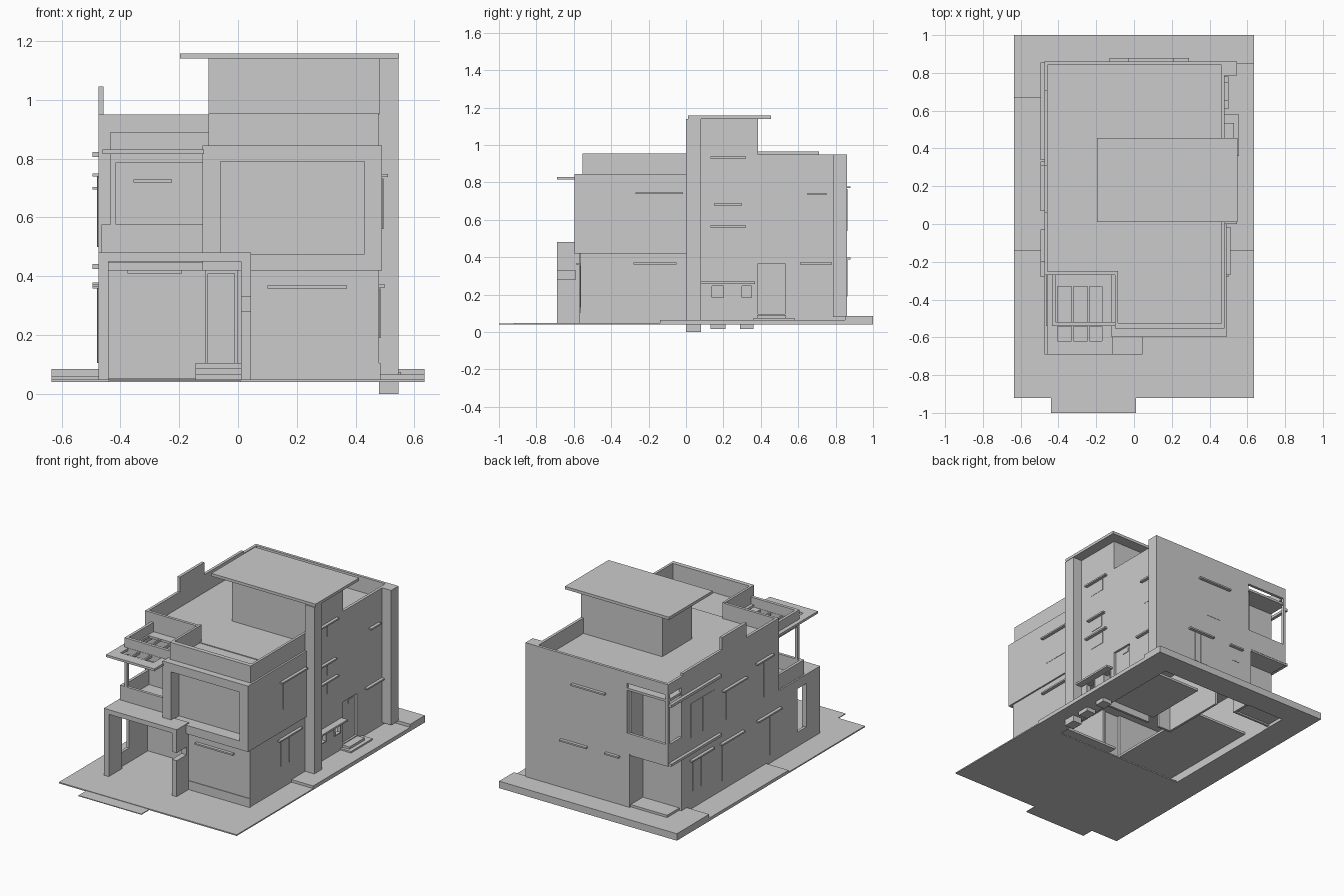
import bpy, bmesh


def finish(name, bm):
    bmesh.ops.recalc_face_normals(bm, faces=bm.faces)
    me = bpy.data.meshes.new(name)
    bm.to_mesh(me)
    bm.free()
    ob = bpy.data.objects.new(name, me)
    bpy.context.collection.objects.link(ob)
    return ob


def slab(name, axis, a, b, u, v, holes=()):
    """Plate from a to b along axis, spanning u and v, with rectangular cut-outs."""
    us = sorted({*u, *[t for h in holes for t in h[:2] if u[0] < t < u[1]]})
    vs = sorted({*v, *[t for h in holes for t in h[2:] if v[0] < t < v[1]]})
    bm = bmesh.new()
    cache = {}

    def vert(p, q):
        if (p, q) not in cache:
            co = {'x': (a, p, q), 'y': (p, a, q), 'z': (p, q, a)}[axis]
            cache[p, q] = bm.verts.new(co)
        return cache[p, q]

    for u0, u1 in zip(us, us[1:]):
        for v0, v1 in zip(vs, vs[1:]):
            cu, cv = (u0 + u1) / 2, (v0 + v1) / 2
            if not any(h[0] < cu < h[1] and h[2] < cv < h[3] for h in holes):
                bm.faces.new([vert(u0, v0), vert(u1, v0), vert(u1, v1), vert(u0, v1)])
    ext = bmesh.ops.extrude_face_region(bm, geom=bm.faces[:], use_keep_orig=True)
    i = 'xyz'.index(axis)
    for e in ext['geom']:
        if isinstance(e, bmesh.types.BMVert):
            e.co[i] = b
    return finish(name, bm)


def box(name, x, y, z):
    return slab(name, 'z', z[0], z[1], x, y)


def opening(name, axis, face, out, u, z, shade=None):
    """Flush window: thin pane, centre mullion and an optional sunshade above."""
    m = (u[0] + u[1]) / 2
    slab(name + "_pane", axis, face, face + out * .002, u, z)
    slab(name + "_mullion", axis, face, face + out * .004, (m - .003, m + .003), z)
    if shade:
        slab(name + "_shade", axis, face, face + out * .02, shade, (z[1] + .004, z[1] + .014))


# Ground: front paving, driveway apron, side strips, raised rear terrace
box("front_paving", (-.635, .635), (-.92, -.14), (.04, .048))
box("driveway_apron", (-.44, .01), (-1, -.9), (.04, .045))
box("right_strip", (.46, .635), (-.14, .87), (.04, .065))
box("left_strip", (-.635, -.46), (-.14, .67), (.04, .06))
slab("rear_terrace", 'z', .04, .085, (-.635, .635), (.67, 1), [(-.455, .635, .67, .85)])
for y in ((.13, .21), (.29, .36)):
    box("drain_pit", (.48, .545), y, (.015, .045))

# Interior ground floors and partitions
box("living_floor", (-.455, -.05), (-.27, .5), (.09, .105))
box("kitchen_floor", (.1, .46), (.3, .72), (.09, .105))
box("front_room_floor", (.03, .46), (-.545, -.14), (.09, .105))
slab("cross_partition", 'y', .28, .295, (-.05, .46), (.05, .42), [(.05, .13, .0, .33)])
slab("long_partition", 'x', -.05, -.035, (.28, .725), (.05, .42))

# Main outer walls
slab("left_wall", 'x', -.475, -.457, (-.69, .86), (.04, 1.045),
     [(-.69, -.27, .48, 2), (-.55, -.46, .14, .42), (.725, .87, 0, .43),
      (.725, .842, .56, .88), (-.27, .06, .95, 2), (.31, .71, .965, 2), (.71, .87, .95, 2)])
slab("right_wall", 'x', .462, .48, (0, .86), (.04, .95),
     [(.385, .53, .095, .365), (.14, .2, .185, .245), (.3, .35, .185, .245)])
slab("back_wall", 'y', .842, .86, (-.475, .48), (.04, .95),
     [(-.48, -.2, 0, .43), (-.457, -.18, .56, .88)])
box("recess_side_wall", (-.2, -.185), (.725, .845), (.05, .84))
slab("recess_back_wall", 'y', .71, .725, (-.475, -.185), (.05, .84))
box("recess_plinth", (-.46, -.2), (.725, .85), (.06, .1))
slab("middle_front_wall", 'y', -.27, -.252, (-.475, -.1), (.05, .95))

# Floor slabs and roof
box("upper_floor", (-.473, .478), (-.52, .858), (.42, .445))
box("main_roof", (-.473, .478), (-.27, .858), (.835, .85))

# Ground front room
slab("front_room_wall", 'y', -.565, -.547, (.01, .48), (.04, .42))
slab("front_room_right_wall", 'x', .462, .48, (-.565, 0), (.04, .42))
slab("front_room_left_wall", 'x', .01, .028, (-.565, -.26), (.04, .42))
box("front_plinth", (.01, .484), (-.569, -.56), (.04, .105))

# Projecting upper front block with a deep window frame
slab("upper_front_frame", 'y', -.597, -.51, (-.12, .49), (.42, .845), [(-.06, .43, .475, .79)])
slab("upper_front_panel", 'y', -.515, -.5, (-.1, .47), (.44, .83))
box("upper_block_left_wall", (-.12, -.1), (-.51, -.25), (.42, .845))
box("upper_block_right_wall", (.47, .49), (-.51, 0), (.42, .845))
box("upper_block_floor", (-.12, .49), (-.51, 0), (.42, .44))
box("upper_block_roof", (-.12, .49), (-.51, 0), (.83, .845))
slab("front_roof_parapet", 'z', .845, .955, (-.1, .478), (-.553, .02),
     [(-.085, .462, -.525, .03), (-.11, -.085, -.25, .03)])
opening("upper_front_window", 'y', -.515, -1, (.02, .25), (.49, .76))
opening("lower_front_window", 'y', -.565, -1, (.12, .34), (.13, .355), (.1, .37))

# Carport portal with notched right leg
box("carport_roof", (-.475, .045), (-.69, -.565), (.45, .48))
box("balcony_floor", (-.475, -.12), (-.565, -.27), (.445, .48))
box("carport_left_leg", (-.457, -.44), (-.69, -.555), (.04, .45))
slab("carport_right_leg", 'x', .01, .045, (-.69, -.57), (.04, .45), [(-.7, -.59, .28, .33)])

# Entrance door and steps
slab("entry_door_frame", 'y', -.285, -.27, (-.112, -.002), (.105, .42), [(-.102, -.012, 0, .41)])
box("entry_door", (-.102, -.012), (-.275, -.27), (.105, .41))
for i, top in enumerate((.068, .086, .105)):
    box("entry_step", (-.145, .01), (-.40 + .04 * i, -.27), (.045, top))
opening("carport_window", 'y', -.27, -1, (-.35, -.21), (.16, .405), (-.375, -.19))
opening("balcony_door", 'y', -.27, -1, (-.34, -.235), (.48, .715), (-.355, -.225))

# Balcony parapet and pergola
box("balcony_front_parapet", (-.465, -.12), (-.54, -.522), (.48, .575))
box("balcony_side_parapet", (-.465, -.447), (-.522, -.27), (.48, .575))
slab("pergola_portal", 'y', -.54, -.52, (-.433, -.1), (.575, .89), [(-.415, -.12, .5, .787)])
box("pergola_side_beam", (-.433, -.415), (-.52, -.27), (.787, .89))
bars = [(-.405, -.33), (-.32, -.245), (-.235, -.17)]
slab("pergola_canopy", 'z', .815, .83, (-.46, -.115), (-.69, -.27),
     [(b[0], b[1], y[0], y[1]) for b in bars for y in ((-.62, -.542), (-.518, -.33))])

# Stair tower, roof overhang and full-height piers
slab("tower_walls", 'z', .85, 1.14, (-.1, .48), (.08, .385), [(-.085, .465, .095, .37)])
box("tower_roof", (-.197, .547), (.01, .455), (1.14, 1.158))
box("tall_pier", (.48, .545), (0, .08), (0, 1.14))
box("rear_pier", (.48, .545), (.785, .86), (.08, .95))

# Right side door, steps, grilles
box("side_door", (.462, .466), (.385, .53), (.095, .365))
box("side_door_vent", (.466, .47), (.455, .505), (.325, .35))
box("side_step_low", (.48, .555), (.36, .58), (.05, .075))
box("side_step_high", (.48, .53), (.38, .535), (.075, .09))
for y in ((.14, .2), (.3, .35)):
    slab("grille_frame", 'x', .48, .487, (y[0] - .006, y[1] + .006), (.179, .251),
         [(y[0], y[1], .185, .245)])
box("kitchen_shade", (.48, .525), (.08, .37), (.258, .27))

# Repeated windows: (plane, face, outward, span, height, shade span)
windows = [
    ("right_tower", 'x', .48, 1, (.17, .28), (.85, .925), (.13, .32)),
    ("right_stair_high", 'x', .48, 1, (.18, .27), (.6, .673), (.15, .3)),
    ("right_stair_low", 'x', .48, 1, (.17, .28), (.48, .555), (.13, .32)),
    ("right_rear_upper", 'x', .48, 1, (.67, .73), (.58, .728), (.65, .75)),
    ("right_rear_lower", 'x', .48, 1, (.64, .75), (.18, .358), (.61, .78)),
    ("right_front_upper", 'x', .49, 1, (-.24, -.05), (.56, .733), (-.27, -.015)),
    ("right_front_lower", 'x', .48, 1, (-.25, -.08), (.19, .358), (-.28, -.05)),
    ("left_door", 'x', -.475, -1, (-.26, -.09), (.105, .36), (-.28, -.04)),
    ("left_middle_lower", 'x', -.475, -1, (.15, .31), (.12, .355), (.1, .33)),
    ("left_rear_lower", 'x', -.475, -1, (.44, .61), (.17, .365), (.41, .64)),
    ("left_middle_upper", 'x', -.475, -1, (.14, .27), (.5, .69), (.07, .31)),
    ("left_front_upper", 'x', -.475, -1, (-.17, -.06), (.5, .735), (-.2, -.03)),
    ("left_framed", 'x', -.475, -1, (.39, .63), (.52, .74), None),
    ("back_upper", 'y', .86, 1, (.04, .15), (.54, .765), (-.03, .21)),
    ("back_lower", 'y', .86, 1, (.15, .24), (.19, .385), (.1, .29)),
    ("back_small", 'y', .86, 1, (-.11, -.05), (.3, .385), (-.13, -.03)),
]
for w in windows:
    opening(w[0] + "_window", *w[1:])

# Horizontal ledges framing the upper left rear window
for z in ((.425, .441), (.805, .822)):
    box("left_ledge", (-.495, -.475), (.34, .855), z)
